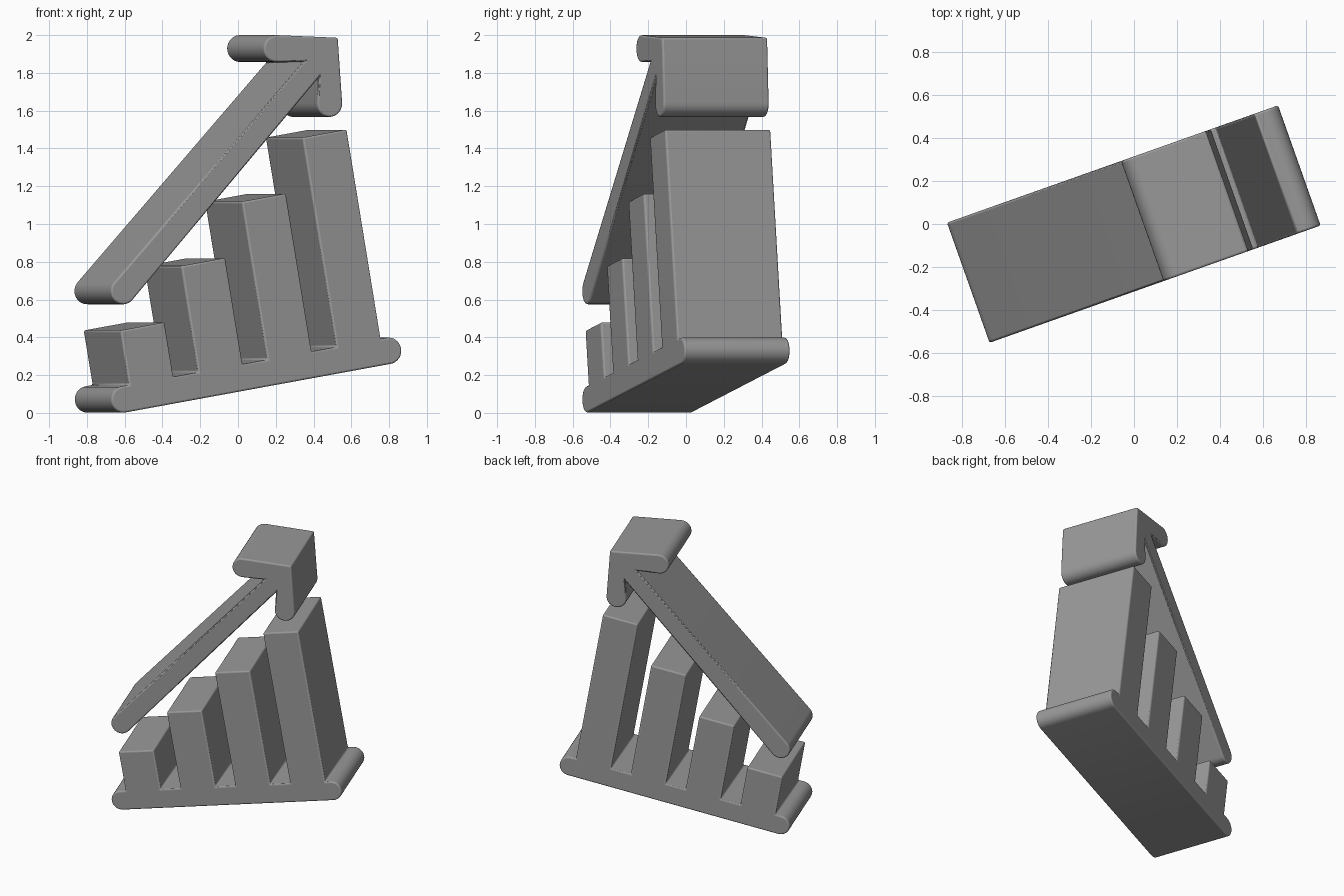
import bpy, bmesh
from math import sin, cos, radians

if "Cube" in bpy.data.objects:
    bpy.data.objects.remove(bpy.data.objects["Cube"])

HALF_DEPTH = 0.296
TURN = radians(19.5)

grey = bpy.data.materials.new("dark_grey")
grey.diffuse_color = (0.316, 0.316, 0.316, 1)
grey.use_nodes = True
grey.node_tree.nodes["Principled BSDF"].inputs["Base Color"].default_value = grey.diffuse_color


def arc(cx, cz, r, a0, a1, n=16):
    """Points of a rounded end, angles in degrees."""
    return [(cx + r * cos(radians(a0 + (a1 - a0) * i / n)),
             cz + r * sin(radians(a0 + (a1 - a0) * i / n))) for i in range(n + 1)]


def slab(name, outline):
    """Extrude a front outline through the depth and soften its edges."""
    bm = bmesh.new()
    face = bm.faces.new([bm.verts.new((x, -HALF_DEPTH, z)) for x, z in outline])
    res = bmesh.ops.extrude_face_region(bm, geom=[face], use_keep_orig=True)
    moved = [g for g in res["geom"] if isinstance(g, bmesh.types.BMVert)]
    bmesh.ops.translate(bm, verts=moved, vec=(0, 2 * HALF_DEPTH, 0))
    bmesh.ops.recalc_face_normals(bm, faces=bm.faces)
    mesh = bpy.data.meshes.new(name)
    bm.to_mesh(mesh)
    bm.free()
    mesh.materials.append(grey)
    ob = bpy.data.objects.new(name, mesh)
    bpy.context.collection.objects.link(ob)
    ob.rotation_euler.z = TURN
    bevel = ob.modifiers.new("soft_edges", "BEVEL")
    bevel.width = 0.01
    bevel.segments = 3
    bevel.limit_method = 'ANGLE'
    bevel.angle_limit = radians(40)
    bevel.use_clamp_overlap = False
    bpy.ops.object.select_all(action='DESELECT')
    ob.select_set(True)
    bpy.context.view_layer.objects.active = ob
    bpy.ops.object.shade_smooth_by_angle(angle=radians(35))
    return ob


# Chart: round-ended base with four rising bars, tilted in its own plane
R, HALF_LEN, BAR_W = 0.07, 0.756, 0.252
bars = [(-0.713, 0.363), (-0.319, 0.641), (0.075, 0.919), (0.469, 1.195)]
chart = arc(-HALF_LEN, 0, R, 90, 270) + arc(HALF_LEN, 0, R, -90, 90)
for left, top in reversed(bars):
    right = left + BAR_W
    chart += [(right, R), (right, top), (left, top), (left, R)]
t = radians(9.8)
chart = [(p * cos(t) - q * sin(t), 0.2 + p * sin(t) + q * cos(t)) for p, q in chart]
slab("bar_chart", chart)

# Arrow: shaft end, lower head arm, tip, upper head arm
arrow = arc(-0.747, 0.645, 0.07, 138.3, 318.3)
arrow += [(0.349, 1.773)]
arrow += arc(0.412, 1.638, 0.071, 180, 364)
arrow += [(0.458, 1.986)]
arrow += arc(0.112, 1.929, 0.071, 88, 268)
arrow += [(0.264, 1.859)]
slab("rising_arrow", arrow)
